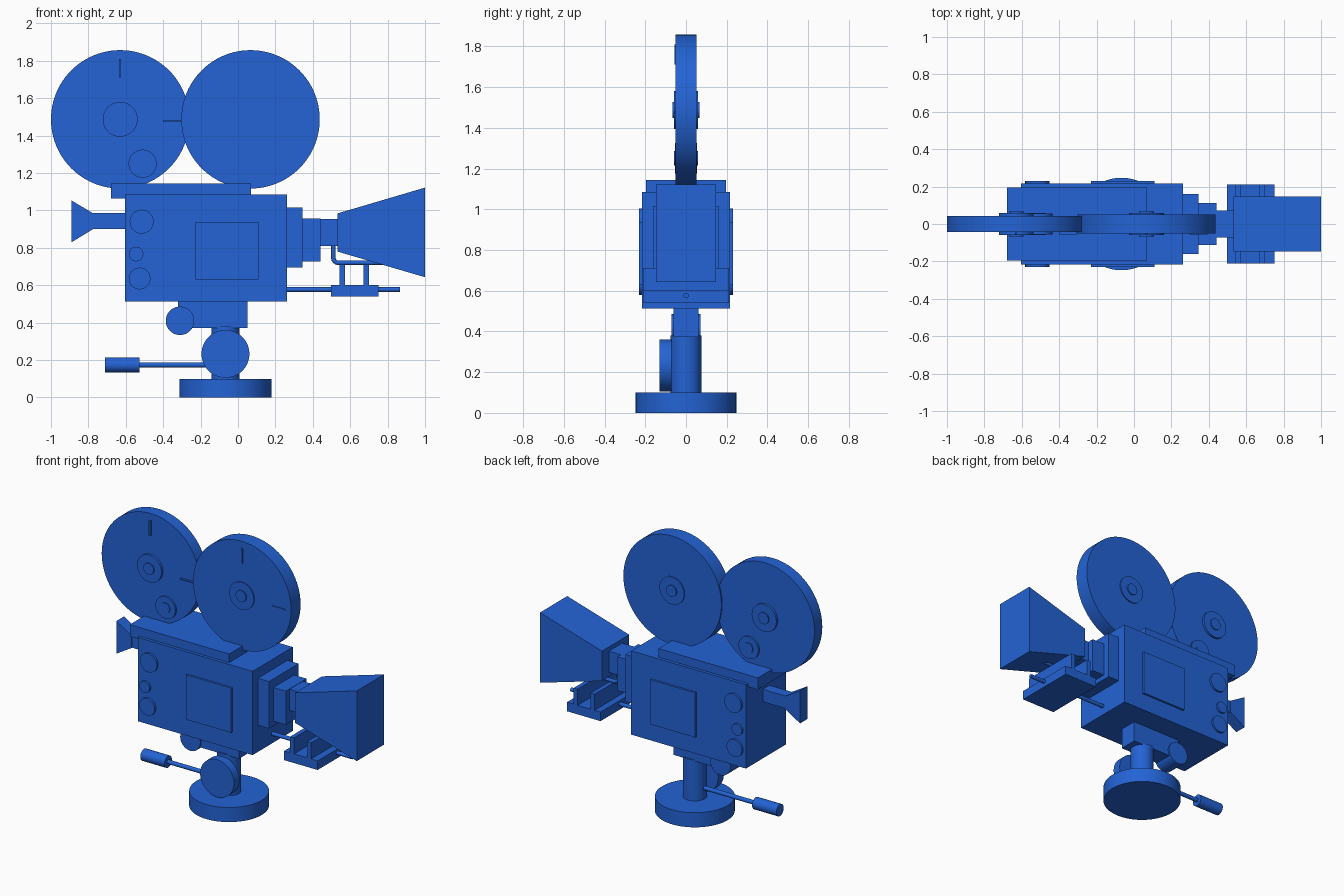
import bpy, bmesh, math
from mathutils import Matrix, Vector

if "Cube" in bpy.data.objects:
    bpy.data.objects.remove(bpy.data.objects["Cube"])

blue = bpy.data.materials.new("camera blue")
blue.diffuse_color = (0.017, 0.125, 0.66, 1)
blue.use_nodes = True
blue.node_tree.nodes["Principled BSDF"].inputs["Base Color"].default_value = blue.diffuse_color


def finish(name, bm):
    bmesh.ops.recalc_face_normals(bm, faces=bm.faces)
    me = bpy.data.meshes.new(name)
    bm.to_mesh(me)
    bm.free()
    me.materials.append(blue)
    ob = bpy.data.objects.new(name, me)
    bpy.context.collection.objects.link(ob)
    return ob


def prism(name, profile, y):
    """Front (x, z) outline extruded from -y to y."""
    bm = bmesh.new()
    face = bm.faces.new([bm.verts.new((px, -y, pz)) for px, pz in profile])
    out = bmesh.ops.extrude_face_region(bm, geom=[face])
    verts = [v for v in out["geom"] if isinstance(v, bmesh.types.BMVert)]
    bmesh.ops.translate(bm, verts=verts, vec=(0, 2 * y, 0))
    return finish(name, bm)


def box(name, x0, x1, z0, z1, y):
    return prism(name, [(x0, z0), (x1, z0), (x1, z1), (x0, z1)], y)


def cyl(name, a, b, r, seg=64):
    """Cylinder between two points."""
    a, b = Vector(a), Vector(b)
    bm = bmesh.new()
    rot = (b - a).to_track_quat('Z', 'Y').to_matrix().to_4x4()
    bmesh.ops.create_cone(bm, cap_ends=True, segments=seg, radius1=r, radius2=r,
                          depth=(b - a).length,
                          matrix=Matrix.Translation((a + b) / 2) @ rot)
    return finish(name, bm)


def disc(name, x, z, r, y, seg=64):
    return cyl(name, (x, -y, z), (x, y, z), r, seg)


# Film reels with stepped hubs and thin marks on the front
for name, x, y in (("rear_reel", -0.63, 0.042), ("front_reel", 0.067, 0.051)):
    disc(name, x, 1.487, 0.37, y, 96)
    disc(name + "_hub", x, 1.487, 0.093, 0.058)
    disc(name + "_hub_cap", x, 1.487, 0.039, 0.066, 32)
    for mark, bounds in (("top", (x - .005, x + .005, 1.71, 1.81)),
                         ("side", (x + .23, x + .325, 1.473, 1.481))):
        ob = box(f"{name}_{mark}_mark", *bounds, 0.008)
        ob.data.transform(Matrix.Translation((0, -0.049, 0)))

# Film guide roller
disc("guide_roller", -0.51, 1.25, 0.075, 0.055)
disc("guide_roller_cap", -0.51, 1.25, 0.035, 0.06, 32)

# Body, top plate and side doors
box("body", -0.605, 0.262, 0.513, 1.085, 0.217)
box("top_plate", -0.68, 0.07, 1.064, 1.144, 0.196)
box("side_doors", -0.23, 0.11, 0.63, 0.935, 0.231)

# Knobs showing on both sides of the body
for i, (x, z, r) in enumerate(((-.515, .94, .064), (-.545, .767, .039), (-.526, .636, .058))):
    disc(f"side_knob_{i + 1}", x, z, r, 0.231, 48)

# Viewfinder
box("viewfinder_neck", -0.79, -0.6, 0.9, 0.985, 0.036)
prism("viewfinder_eyepiece", [(-.89, .83), (-.775, .9), (-.775, .985), (-.89, 1.053)], 0.041)

# Lens steps and matte box
box("lens_mount", 0.26, 0.346, 0.695, 1.016, 0.16)
box("lens_ring", 0.34, 0.44, 0.727, 0.957, 0.112)
box("lens_barrel", 0.43, 0.54, 0.81, 0.955, 0.072)
prism("matte_box", [(.532, .78), (1, .643), (1, 1.122), (.532, .984)], 0.147)

# Support rail, carriage and bent bracket rod
cyl("support_rod", (0.25, 0, 0.577), (0.866, 0, 0.577), 0.013, 24)
box("carriage", 0.497, 0.75, 0.54, 0.602, 0.212)
for name, x in (("rear", 0.557), ("front", 0.685)):
    box(f"carriage_{name}_upright", x - 0.015, x + 0.015, 0.6, 0.712, 0.212)
cu = bpy.data.curves.new("bracket_path", 'CURVE')
cu.dimensions = '3D'
cu.bevel_depth = 0.012
cu.bevel_resolution = 4
cu.use_fill_caps = True
sp = cu.splines.new('POLY')
path = [(.51, .83)] + [(.535 - .025 * math.cos(t * math.pi / 8), .745 - .025 * math.sin(t * math.pi / 8))
                       for t in range(5)] + [(.85, .72)]
sp.points.add(len(path) - 1)
for p, (x, z) in zip(sp.points, path):
    p.co = (x, 0, z, 1)
cu.materials.append(blue)
bracket = bpy.data.objects.new("bracket_rod", cu)
bpy.context.collection.objects.link(bracket)

# Pedestal and tilt head
cyl("base", (-.067, 0, 0), (-.067, 0, 0.1), 0.247, 96)
cyl("column", (-.067, 0, 0.09), (-.067, 0, 0.38), 0.075)
box("head_block", -0.32, 0.05, 0.372, 0.52, 0.062)
disc("tilt_knob", -0.31, 0.41, 0.076, 0.072)
cyl("pan_wheel", (-.067, -0.13, 0.233), (-.067, -0.07, 0.233), 0.128)

# Pan handle
cyl("handle_rod", (-.6, 0, 0.174), (-.067, 0, 0.174), 0.014, 24)
cyl("handle_grip", (-.71, 0, 0.174), (-.527, 0, 0.174), 0.04, 48)

# Smooth round sides, keep edges sharp
meshes = [o for o in bpy.context.scene.objects if o.type == 'MESH']
for o in meshes:
    o.select_set(True)
bpy.context.view_layer.objects.active = meshes[0]
bpy.ops.object.shade_smooth_by_angle(angle=math.radians(30))
